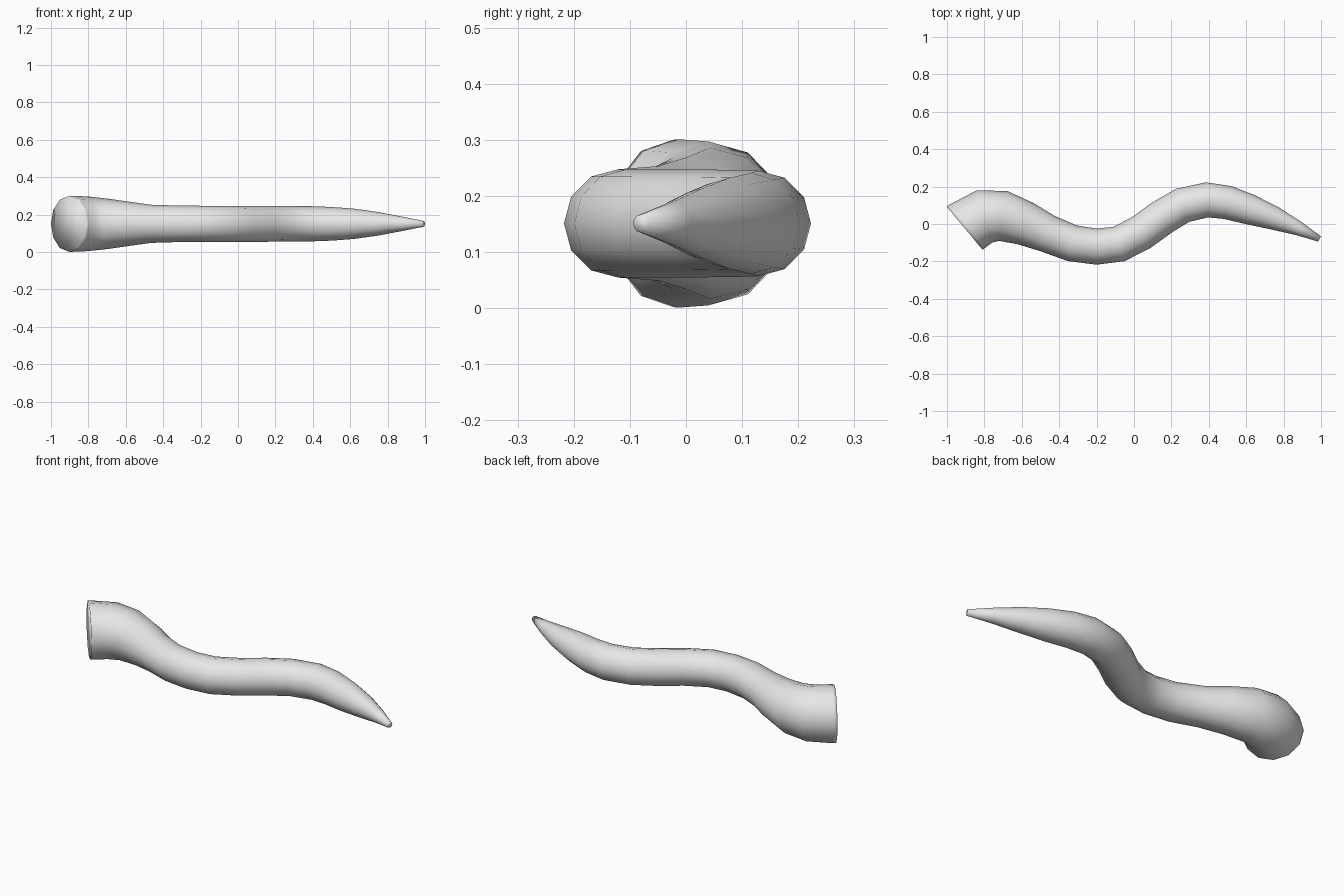
import bpy, bmesh, math
from mathutils import Vector

if "Cube" in bpy.data.objects:
    bpy.data.objects.remove(bpy.data.objects["Cube"])

SIDES = 12
MID_Z = 0.151

# Centre line and thickness from the wide base to the thin tip: x, y, radius
stations = [
    (-0.905, -0.023, 0.149), (-0.893, -0.013, 0.150), (-0.80, 0.040, 0.146),
    (-0.70, 0.043, 0.135), (-0.58, 0.002, 0.118), (-0.465, -0.050, 0.102),
    (-0.33, -0.103, 0.098), (-0.20, -0.121, 0.0965), (-0.08, -0.107, 0.0965),
    (0.04, -0.045, 0.096), (0.15, 0.035, 0.096), (0.26, 0.100, 0.095),
    (0.39, 0.129, 0.094), (0.50, 0.115, 0.090), (0.62, 0.077, 0.081),
    (0.75, 0.031, 0.063), (0.88, -0.024, 0.038), (0.992, -0.080, 0.016),
]

grey = bpy.data.materials.new("plain grey")
grey.diffuse_color = (0.8, 0.8, 0.8, 1)
grey.use_nodes = True
grey.node_tree.nodes["Principled BSDF"].inputs["Base Color"].default_value = grey.diffuse_color

# Rings set square to the centre line
bm = bmesh.new()
rings = []
last = len(stations) - 1
for i, (x, y, r) in enumerate(stations):
    a, b = stations[max(i - 1, 0)], stations[min(i + 1, last)]
    along = Vector((b[0] - a[0], b[1] - a[1], 0)).normalized()
    if i < 2:
        along = Vector((0.77, 0.64, 0)).normalized()
    across = Vector((-along.y, along.x, 0))
    ring = []
    for k in range(SIDES):
        t = 2 * math.pi * k / SIDES
        offset = across * (r * math.cos(t)) + Vector((0, 0, r * math.sin(t)))
        ring.append(bm.verts.new(Vector((x, y, MID_Z)) + offset))
    rings.append(ring)

# Skin between the rings, with both ends closed
for lower, upper in zip(rings, rings[1:]):
    for k in range(SIDES):
        n = (k + 1) % SIDES
        bm.faces.new((lower[k], lower[n], upper[n], upper[k]))
bm.faces.new(rings[0])
bm.faces.new(rings[-1])
bmesh.ops.recalc_face_normals(bm, faces=bm.faces[:])
for f in bm.faces:
    f.smooth = True

mesh = bpy.data.meshes.new("wavy_tentacle")
bm.to_mesh(mesh)
bm.free()
mesh.materials.append(grey)
obj = bpy.data.objects.new("wavy_tentacle", mesh)
bpy.context.collection.objects.link(obj)
